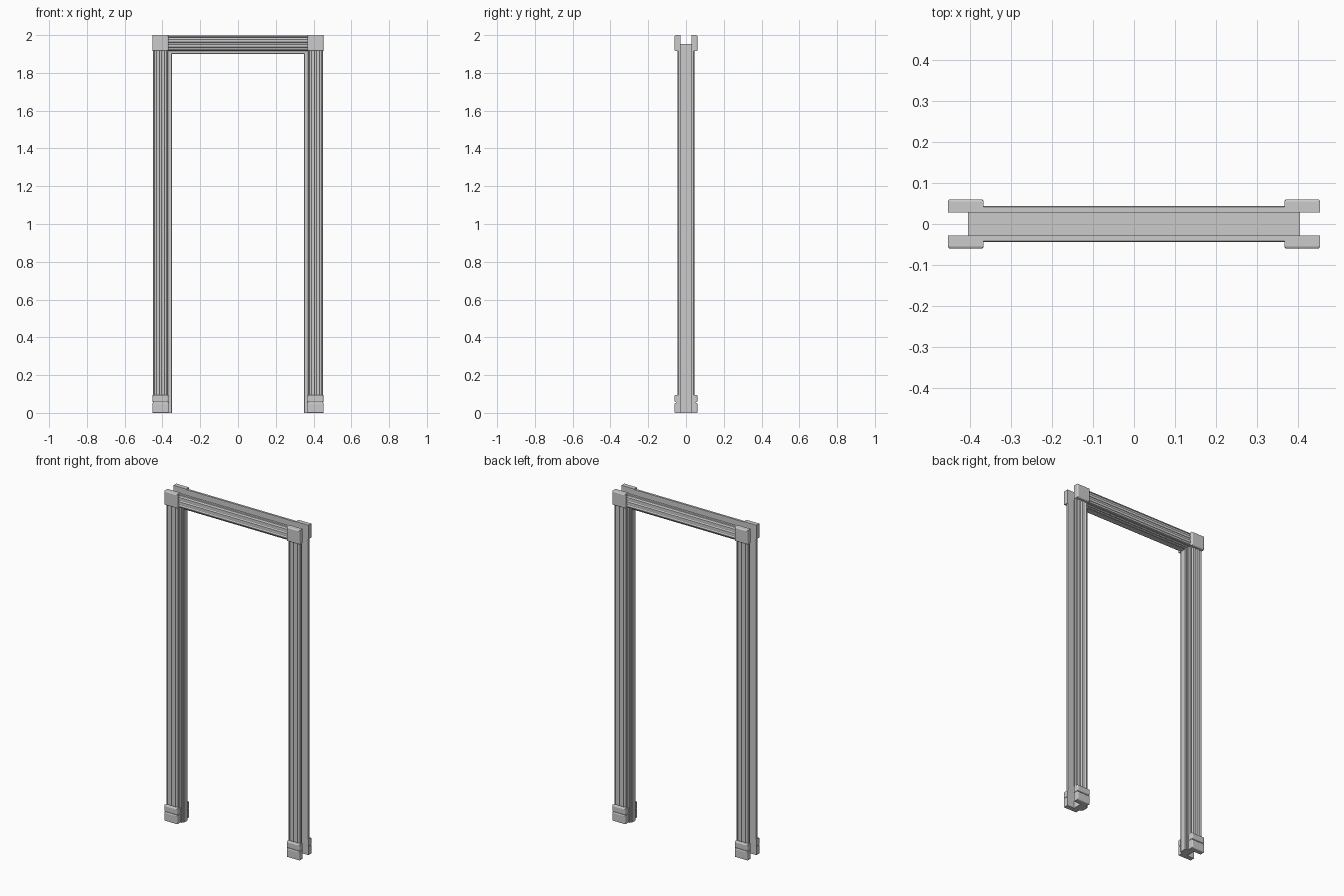
import bpy, bmesh, math

if "Cube" in bpy.data.objects:
    bpy.data.objects.remove(bpy.data.objects["Cube"])

INNER_X, INNER_Z = 0.35, 1.9      # clear opening
CX, CZ = 0.41, 1.957              # casing centre lines
BACK, FRONT = 0.028, 0.044        # casing depth range


def finish(bm, name, mirror=(False, False)):
    bmesh.ops.recalc_face_normals(bm, faces=bm.faces)
    me = bpy.data.meshes.new(name)
    bm.to_mesh(me)
    bm.free()
    ob = bpy.data.objects.new(name, me)
    bpy.context.collection.objects.link(ob)
    if any(mirror):
        mod = ob.modifiers.new("mirror", 'MIRROR')
        mod.use_axis = (mirror[0], mirror[1], False)
        mod.use_mirror_merge = False
    return ob


def loft(name, rings, mirror=(False, False)):
    """Skin a list of closed rings and cap both ends."""
    bm = bmesh.new()
    rows = [[bm.verts.new(p) for p in r] for r in rings]
    n = len(rows[0])
    for a, b in zip(rows, rows[1:]):
        for i in range(n):
            j = (i + 1) % n
            bm.faces.new((a[i], a[j], b[j], b[i]))
    bm.faces.new(rows[0])
    bm.faces.new(rows[-1])
    return finish(bm, name, mirror)


def block(name, x0, x1, z0, z1, depth, edge):
    """Block with chamfered front edges, mirrored to all four corners."""
    def ring(y, e):
        return [(x0 + e, y, z0 + e), (x1 - e, y, z0 + e),
                (x1 - e, y, z1 - e), (x0 + e, y, z1 - e)]
    rings = [ring(-BACK, 0), ring(-depth + edge, 0),
             ring(-depth + edge * 0.35, edge * 0.35), ring(-depth, edge)]
    return loft(name, rings, (True, True))


# Door lining: stepped jamb profile swept around the opening
half = [(0.055, 0.029), (0.010, 0.029), (0.010, 0.022), (0.003, 0.022), (0, 0.018)]
jamb = half + [(u, -y) for u, y in reversed(half)]
path = [(-1, 0), (-1, 1), (1, 1), (1, 0)]
loft("door_lining", [[(sx * (INNER_X + u), y, t * (INNER_Z + u * 0.95)) for u, y in jamb]
                     for sx, t in path])

# Fluted casing profile: three rounded grooves across the width
w, r, d = 0.04, 0.0055, 0.006
casing = [(-w, BACK), (-w, FRONT - 0.003), (-w + 0.003, FRONT)]
for c in (-0.0265, 0, 0.0265):
    for k in range(7):
        a = math.pi * k / 6
        casing.append((c - r * math.cos(a), FRONT - d * math.sin(a)))
casing += [(w - 0.003, FRONT), (w, FRONT - 0.003), (w, BACK)]

loft("side_casing", [[(CX + u, -y, z) for u, y in casing] for z in (0, 1.925)], (True, True))
loft("head_casing", [[(x, -y, CZ + u) for u, y in casing] for x in (-0.375, 0.375)],
     (False, True))

# Corner blocks and two-tier plinth blocks
block("corner_block", 0.367, 0.453, 1.915, 2.0, 0.06, 0.005)
block("plinth_base", 0.367, 0.453, 0, 0.053, 0.06, 0.004)
block("plinth_neck", 0.369, 0.451, 0.05, 0.06, 0.054, 0.001)
block("plinth_cap", 0.367, 0.453, 0.057, 0.095, 0.06, 0.005)
